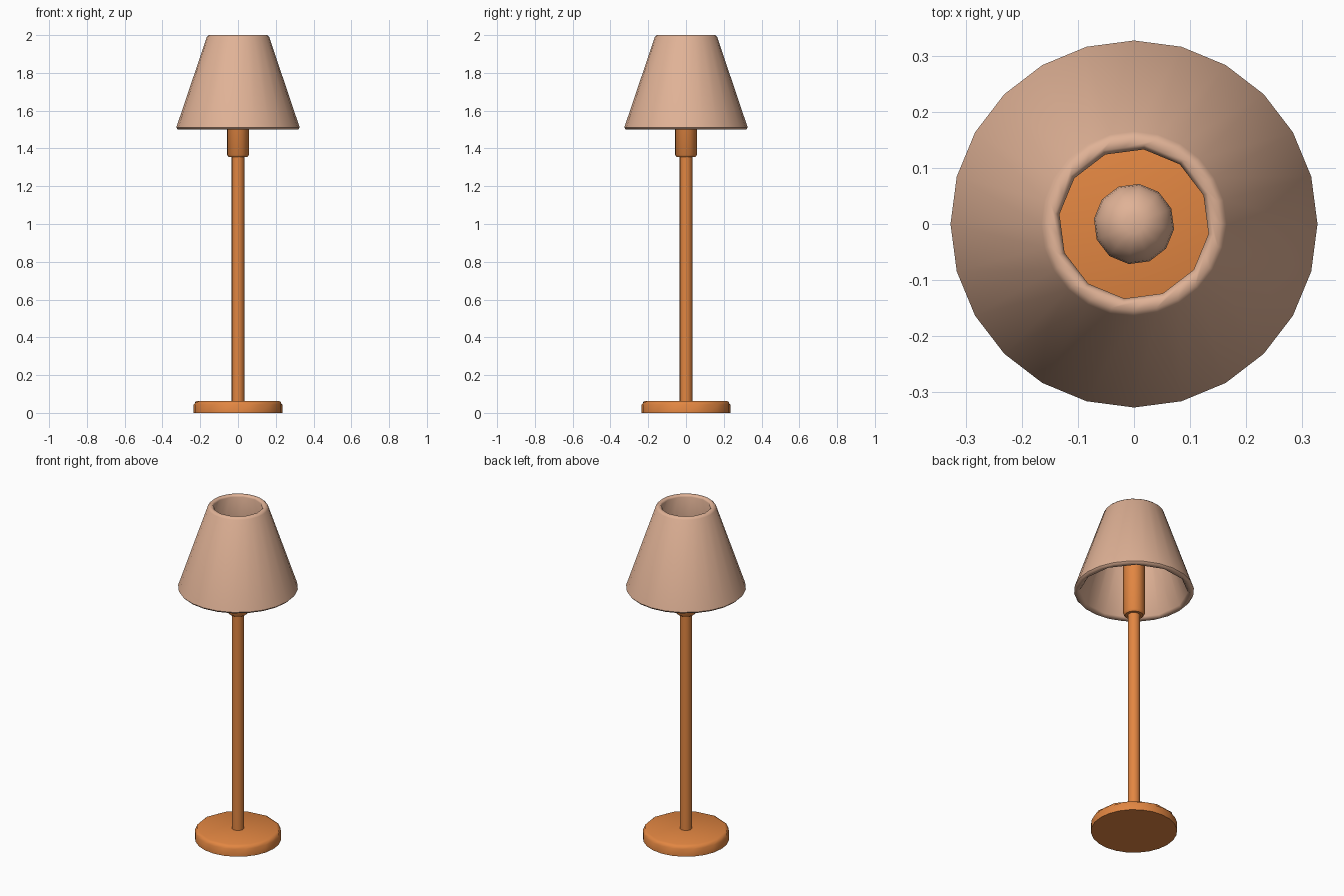
import bpy, bmesh, math

if "Cube" in bpy.data.objects:
    bpy.data.objects.remove(bpy.data.objects["Cube"])


def material(name, rgb):
    m = bpy.data.materials.new(name)
    m.diffuse_color = (*rgb, 1)
    m.use_nodes = True
    m.node_tree.nodes["Principled BSDF"].inputs["Base Color"].default_value = m.diffuse_color
    return m


WOOD = material("orange wood", (0.76, 0.239, 0.054))
FABRIC = material("beige fabric", (0.745, 0.445, 0.305))


def ring(bm, r, z, coarse, n=24):
    """Ring of 24 points; a coarse ring follows a slightly turned 12-gon."""
    verts = []
    for i in range(n):
        a = math.tau * i / n
        rad = r
        if coarse:
            a += math.radians(7.5)
            if i % 2 == 0:
                rad *= math.cos(math.pi / 12)
        verts.append(bm.verts.new((rad * math.cos(a), rad * math.sin(a), z)))
    return verts


def lathe(name, profile, mat, closed=False, angle=50):
    """Spin a profile of (radius, height, coarse) about the z axis."""
    bm = bmesh.new()
    rings = [ring(bm, *p) for p in profile]
    pairs = list(zip(rings, rings[1:]))
    if closed:
        pairs.append((rings[-1], rings[0]))
    else:
        bm.faces.new(rings[0])
        bm.faces.new(rings[-1])
    for a, b in pairs:
        for i in range(len(a)):
            j = (i + 1) % len(a)
            bm.faces.new((a[i], a[j], b[j], b[i]))
    bmesh.ops.recalc_face_normals(bm, faces=bm.faces[:])
    me = bpy.data.meshes.new(name)
    bm.to_mesh(me)
    bm.free()
    ob = bpy.data.objects.new(name, me)
    bpy.context.collection.objects.link(ob)
    me.materials.append(mat)
    bpy.ops.object.select_all(action='DESELECT')
    ob.select_set(True)
    bpy.context.view_layer.objects.active = ob
    bpy.ops.object.shade_smooth_by_angle(angle=math.radians(angle))
    return ob


# Round foot with a softened top edge
lathe("base", [(0.235, 0, False), (0.235, 0.045, False),
               (0.23, 0.058, True), (0.218, 0.064, True)], WOOD)

# Slim pole and the wider bulb socket
lathe("pole", [(0.034, 0.055, True), (0.034, 1.37, True)], WOOD)
lathe("socket", [(0.05, 1.355, True), (0.059, 1.367, True),
                 (0.059, 1.69, True)], WOOD)

# Bulb
R = 0.072
bulb = [(R * math.cos(math.radians(t)), 1.74 + R * math.sin(math.radians(t)), True)
        for t in range(-75, 90, 15)]
lathe("bulb", bulb, FABRIC)

# Open shade with wall thickness and softened rims
lathe("shade", [(0.318, 1.5, False), (0.327, 1.51, False),
                (0.165, 1.99, False), (0.155, 2.0, False),
                (0.142, 2.0, True), (0.134, 1.99, True),
                (0.293, 1.51, True), (0.303, 1.5, True)],
      FABRIC, closed=True, angle=60)
